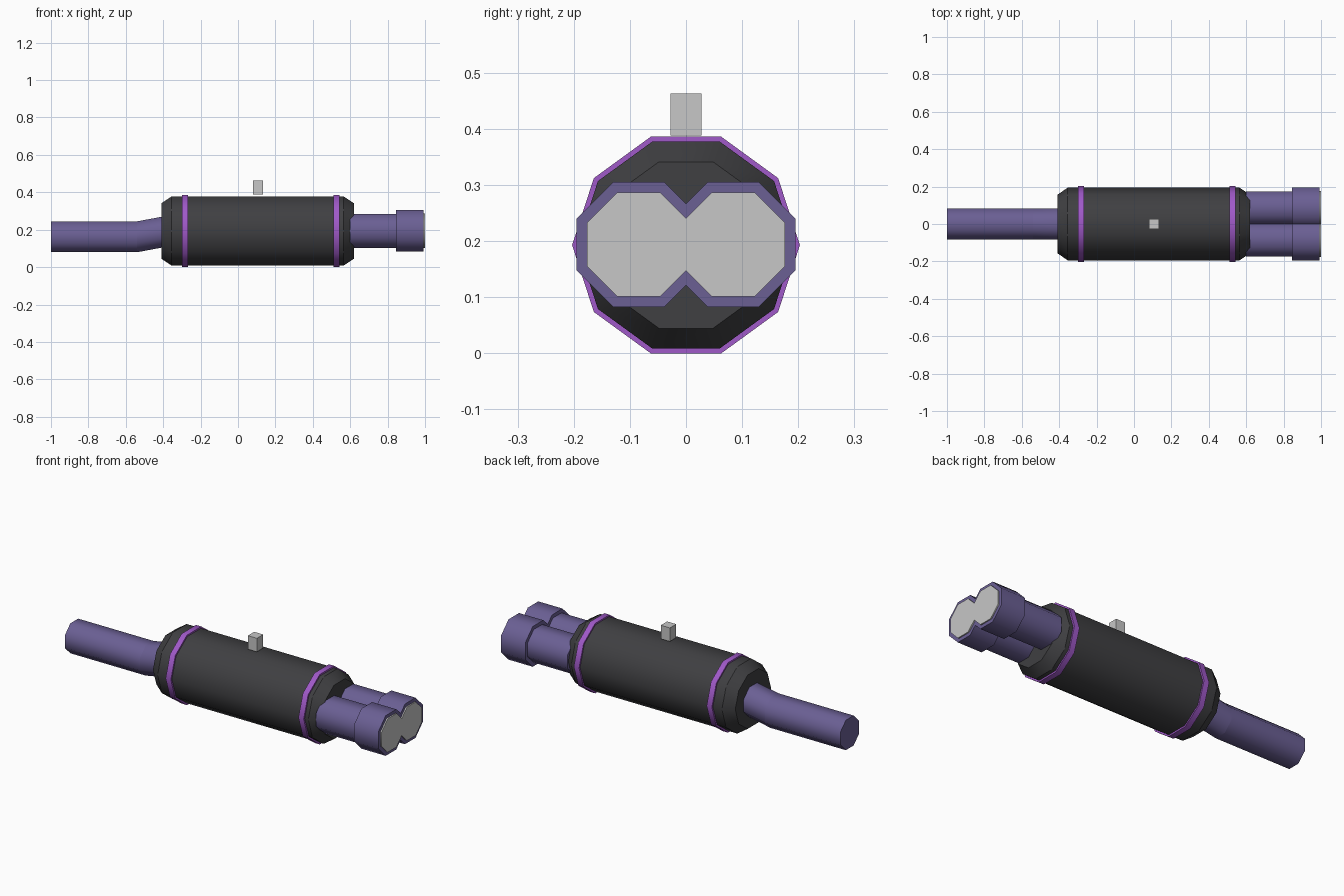
import bpy, bmesh
from math import cos, sin, pi, radians

cube = bpy.data.objects.get("Cube")
if cube:
    bpy.data.objects.remove(cube, do_unlink=True)


def material(name, rgb):
    m = bpy.data.materials.new(name)
    m.use_nodes = True
    m.diffuse_color = (*rgb, 1)
    m.node_tree.nodes["Principled BSDF"].inputs["Base Color"].default_value = (*rgb, 1)
    return m


charcoal = material("charcoal", (0.05, 0.05, 0.054))
slate = material("slate_purple", (0.145, 0.115, 0.295))
violet = material("bright_violet", (0.35, 0.10, 0.58))
grey = material("light_grey", (0.57, 0.57, 0.57))

AXIS_Z = 0.193
FLAT = 1 / cos(pi / 8)   # octagon corner radius per unit of half-width


def finish(name, bm, mat):
    mesh = bpy.data.meshes.new(name)
    bmesh.ops.recalc_face_normals(bm, faces=bm.faces)
    bm.to_mesh(mesh)
    bm.free()
    mesh.materials.append(mat)
    ob = bpy.data.objects.new(name, mesh)
    bpy.context.collection.objects.link(ob)
    return ob


def tube(name, mat, stations, sides, turn=0.0, y=0.0):
    """Capped tube along x; stations are (x, centre z, radius)."""
    bm = bmesh.new()
    loops = []
    for x, z, r in stations:
        angles = [turn + 2 * pi * i / sides for i in range(sides)]
        loops.append([bm.verts.new((x, y + r * cos(a), z + r * sin(a))) for a in angles])
    for a, b in zip(loops, loops[1:]):
        for i in range(sides):
            j = (i + 1) % sides
            bm.faces.new((a[i], a[j], b[j], b[i])).smooth = True
    for loop in (loops[0], loops[-1]):
        bm.faces.new(loop)
    # Crisp rims, rounded sides
    for e in bm.edges:
        e.smooth = abs(e.verts[0].co.x - e.verts[1].co.x) > 1e-5
    return finish(name, bm, mat)


# Canister with chamfered ends
tube("muffler_body", charcoal,
     [(-0.41, AXIS_Z, 0.156), (-0.355, AXIS_Z, 0.194),
      (0.565, AXIS_Z, 0.194), (0.62, AXIS_Z, 0.156)], 10)

# Clamp bands
for name, x in (("rear_band", -0.284), ("front_band", 0.527)):
    tube(name, violet, [(x - 0.016, AXIS_Z, 0.203), (x + 0.016, AXIS_Z, 0.203)], 10)

# Bent inlet pipe
r = 0.0825 * FLAT
tube("inlet_pipe", slate,
     [(-1.0, 0.162, r), (-0.54, 0.162, r), (-0.39, 0.190, r)], 8, pi / 8)

# Twin outlets: pipe, wider tip and end disc
for side, y in (("left", 0.084), ("right", -0.084)):
    for part, mat, x0, x1, half in (("outlet_pipe", slate, 0.60, 0.86, 0.091),
                                    ("outlet_tip", slate, 0.845, 0.993, 0.111),
                                    ("outlet_disc", grey, 0.991, 1.0, 0.0925)):
        tube(f"{side}_{part}", mat,
             [(x0, AXIS_Z + 0.001, half * FLAT), (x1, AXIS_Z + 0.001, half * FLAT)],
             8, pi / 8, y)

# Mounting block above the canister
bm = bmesh.new()
bmesh.ops.create_cube(bm, size=1)
bmesh.ops.scale(bm, vec=(0.055, 0.055, 0.075), verts=bm.verts)
bmesh.ops.translate(bm, vec=(0.107, 0, 0.4255), verts=bm.verts)
finish("mount_block", bm, grey)
